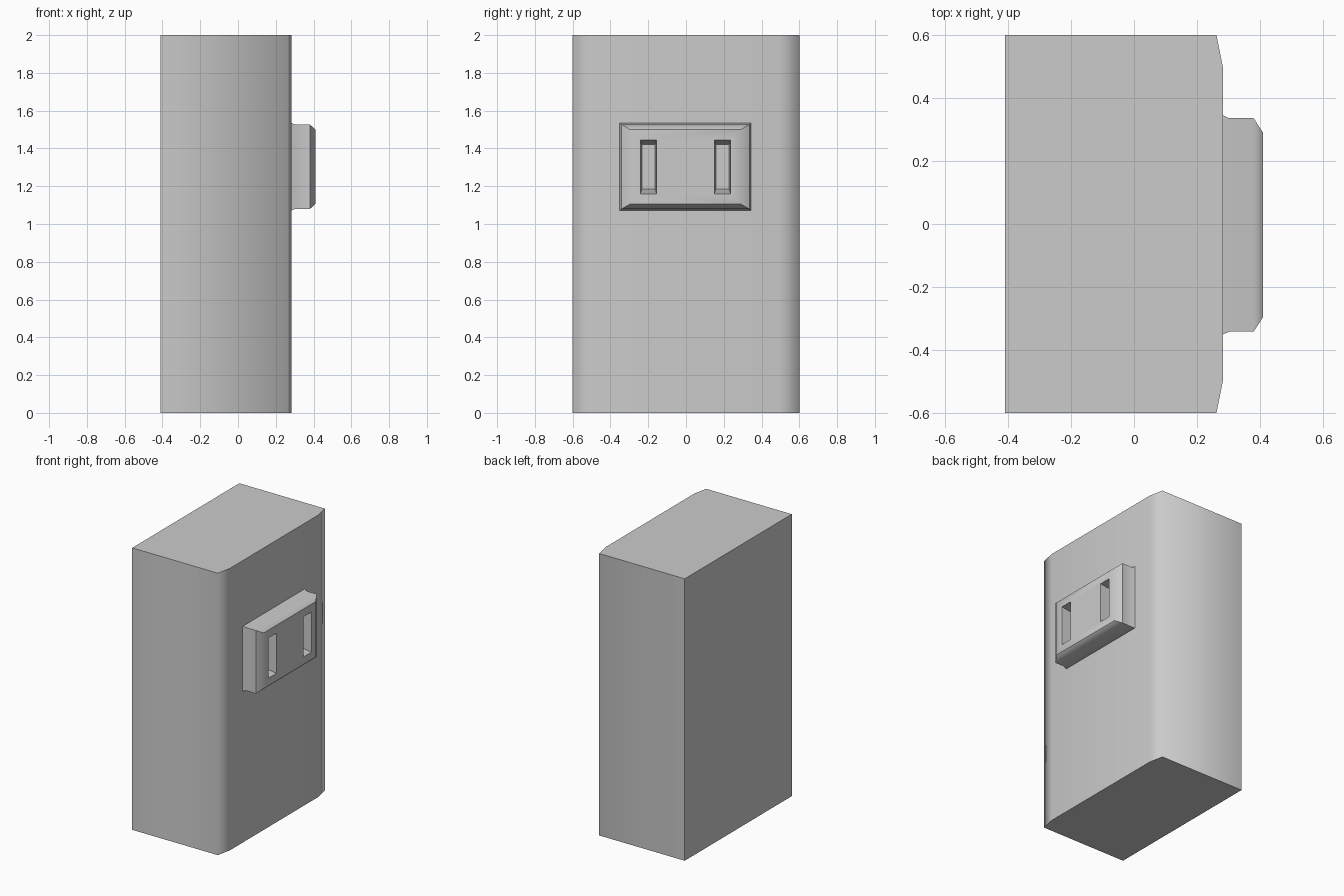
import bpy, bmesh, math

cube = bpy.data.objects.get("Cube")
if cube:
    bpy.data.objects.remove(cube, do_unlink=True)

grey = bpy.data.materials.new("plain_grey")
grey.use_nodes = True
colour = (0.6, 0.6, 0.6, 1)
grey.diffuse_color = colour
grey.node_tree.nodes["Principled BSDF"].inputs["Base Color"].default_value = colour


def loft(name, rings):
    """Join equal-length rings of points into a closed solid."""
    bm = bmesh.new()
    loops = [[bm.verts.new(p) for p in ring] for ring in rings]
    n = len(loops[0])
    for a, b in zip(loops, loops[1:]):
        for i in range(n):
            j = (i + 1) % n
            bm.faces.new((a[i], a[j], b[j], b[i]))
    bm.faces.new(loops[0])
    bm.faces.new(loops[-1])
    bmesh.ops.recalc_face_normals(bm, faces=bm.faces)
    mesh = bpy.data.meshes.new(name)
    bm.to_mesh(mesh)
    bm.free()
    mesh.materials.append(grey)
    obj = bpy.data.objects.new(name, mesh)
    bpy.context.collection.objects.link(obj)
    return obj


def rectangle(x, y, z, half_y, half_z):
    return [(x, y + sy * half_y, z + sz * half_z)
            for sy, sz in ((-1, -1), (1, -1), (1, 1), (-1, 1))]


def smooth(obj, degrees):
    bpy.ops.object.select_all(action="DESELECT")
    obj.select_set(True)
    bpy.context.view_layer.objects.active = obj
    bpy.ops.object.shade_smooth_by_angle(angle=math.radians(degrees))


# Tall body with two softened vertical edges
half = [(-0.41, -0.6), (0.262, -0.6), (0.283, -0.495)]
outline = half + [(x, -y) for x, y in reversed(half)]
body = loft("body", [[(x, y, z) for x, y in outline] for z in (0, 2)])
smooth(body, 85)

# Socket plate with flared foot and bevelled rim
cy, cz = -0.003, 1.303
steps = [(0.27, 0.35, 0.231), (0.283, 0.348, 0.231), (0.302, 0.339, 0.224),
         (0.38, 0.339, 0.224), (0.41, 0.293, 0.197)]
plate = loft("socket_plate", [rectangle(x, cy, cz, hy, hz) for x, hy, hz in steps])

# Two tapered slots cut into the plate
for side in (-1, 1):
    y = cy + side * 0.196
    cutter = loft("slot_cutter", [rectangle(0.285, y, 1.302, 0.035, 0.118),
                                  rectangle(0.41, y, 1.302, 0.043, 0.142),
                                  rectangle(0.45, y, 1.302, 0.043, 0.142)])
    cut = plate.modifiers.new("slot", "BOOLEAN")
    cut.operation = "DIFFERENCE"
    cut.solver = "EXACT"
    cut.object = cutter
    bpy.context.view_layer.objects.active = plate
    bpy.ops.object.modifier_apply(modifier=cut.name)
    bpy.data.objects.remove(cutter, do_unlink=True)
smooth(plate, 45)
